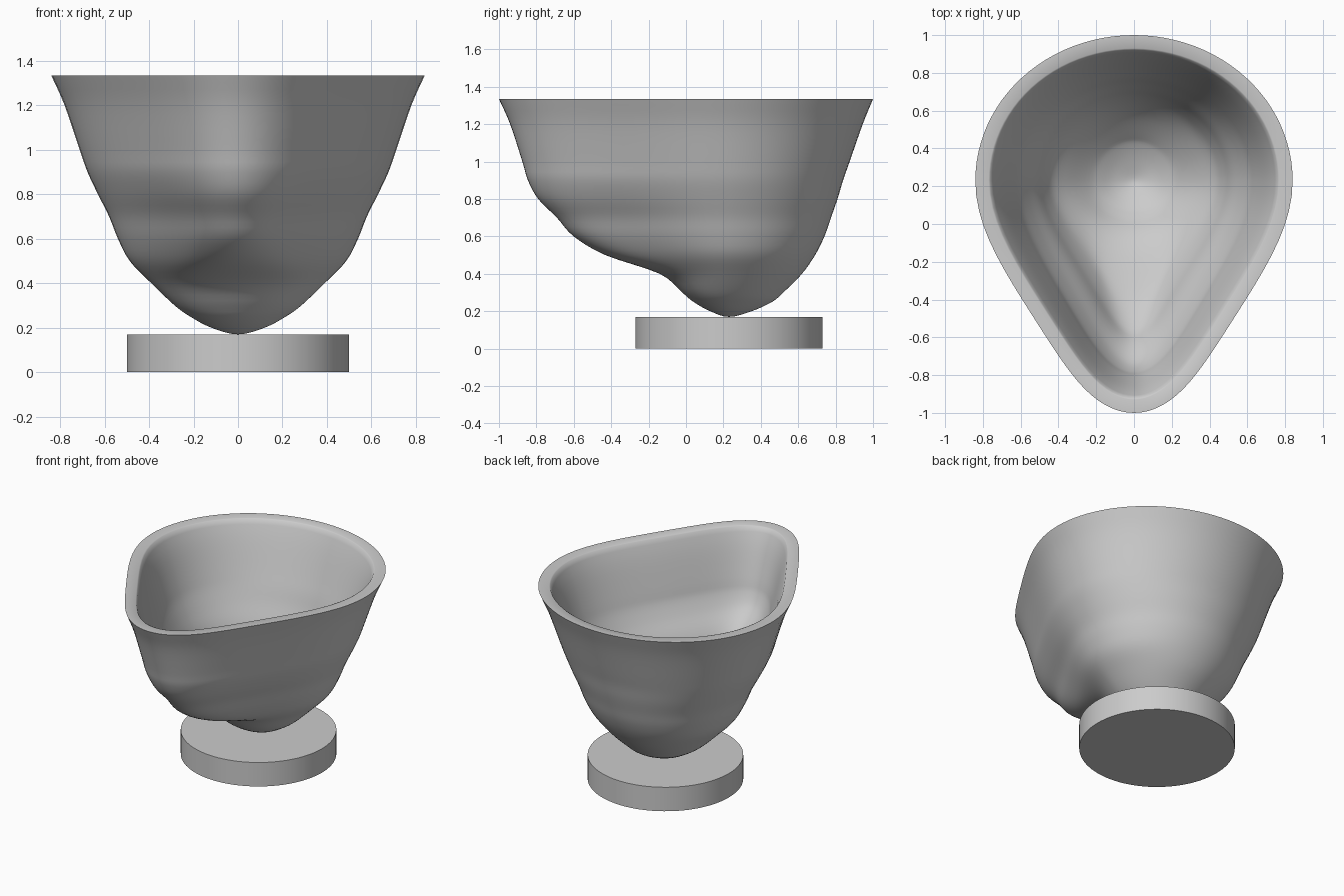
import bpy, bmesh, math
from mathutils import Vector

cube = bpy.data.objects.get("Cube")
if cube:
    bpy.data.objects.remove(cube, do_unlink=True)

grey = bpy.data.materials.new("plain_grey")
grey.use_nodes = True
colour = (0.6, 0.6, 0.6, 1)
grey.diffuse_color = colour
grey.node_tree.nodes["Principled BSDF"].inputs["Base Color"].default_value = colour

CENTRE_Y = 0.23
WALL = 0.07
SEGMENTS = 96
STEPS = 4

# Bowl profile: height, half width, front y, back y, pointedness of the front
PROFILE = [
    (0.17, 0.0, 0.23, 0.23, 0),
    (0.20, 0.12, 0.13, 0.35, 0),
    (0.25, 0.215, 0.04, 0.46, 0),
    (0.30, 0.285, -0.02, 0.52, 0),
    (0.40, 0.39, -0.14, 0.62, 0.3),
    (0.50, 0.487, -0.43, 0.69, 1.0),
    (0.60, 0.54, -0.60, 0.74, 1.2),
    (0.70, 0.58, -0.69, 0.775, 1.2),
    (0.80, 0.63, -0.79, 0.81, 1.1),
    (0.90, 0.677, -0.845, 0.84, 1),
    (1.00, 0.712, -0.875, 0.875, 1),
    (1.20, 0.78, -0.94, 0.945, 1),
    (1.335, 0.84, -1.0, 1.0, 1),
]


def smooth_rows(rows):
    """Smooth curve through the rows, starting from a rounded bottom."""
    z, w, f, b, k = rows[1]
    first = (z, -w, b, f, k)
    last = tuple(2 * p - q for p, q in zip(rows[-1], rows[-2]))
    pts = [first] + rows + [last]
    out = []
    for i in range(1, len(pts) - 2):
        for s in range(STEPS):
            t = s / STEPS
            out.append([
                b + 0.5 * t * (c - a + t * (2*a - 5*b + 4*c - d + t * (3*(b - c) + d - a)))
                for a, b, c, d in zip(*pts[i - 1:i + 3])])
    return out + [list(rows[-1])]


def ring_point(row, i):
    """Half ellipse at the back, narrowing teardrop at the front."""
    z, width, front, back, point = row
    angle = 2 * math.pi * i / SEGMENTS
    c, s = math.cos(angle), math.sin(angle)
    if s >= 0:
        return Vector((width * c, CENTRE_Y + (back - CENTRE_Y) * s, z))
    taper = (1 - 0.3 * point) + 0.3 * point * abs(c) ** 6
    return Vector((width * c * taper, CENTRE_Y + (CENTRE_Y - front) * s, z))


def finish(bm, name, angle):
    mesh = bpy.data.meshes.new(name)
    bm.to_mesh(mesh)
    bm.free()
    obj = bpy.data.objects.new(name, mesh)
    bpy.context.collection.objects.link(obj)
    mesh.materials.append(grey)
    bpy.ops.object.select_all(action="DESELECT")
    obj.select_set(True)
    bpy.context.view_layer.objects.active = obj
    bpy.ops.object.shade_smooth_by_angle(angle=math.radians(angle))
    return obj


# Bowl outer skin
bm = bmesh.new()
rows = smooth_rows(PROFILE)
pole = bm.verts.new((0, CENTRE_Y, rows[0][0]))
rings = [[bm.verts.new(ring_point(r, i)) for i in range(SEGMENTS)] for r in rows[1:]]
for i in range(SEGMENTS):
    j = (i + 1) % SEGMENTS
    bm.faces.new((pole, rings[0][j], rings[0][i]))
    for low, high in zip(rings, rings[1:]):
        bm.faces.new((low[i], low[j], high[j], high[i]))
bm.normal_update()

# Bowl inner skin, offset by the wall thickness, with a flat rim
outer_faces = list(bm.faces)
rim = set(rings[-1])
inner = {}
for v in list(bm.verts):
    n = v.normal.copy()
    if v in rim:
        n.z = 0
        n.normalize()
    inner[v] = bm.verts.new(v.co - n * WALL)
    inner[v].co.z = min(inner[v].co.z, PROFILE[-1][0])
for f in outer_faces:
    bm.faces.new([inner[v] for v in reversed(f.verts)])
for i in range(SEGMENTS):
    a, b = rings[-1][i], rings[-1][(i + 1) % SEGMENTS]
    bm.faces.new((a, b, inner[b], inner[a]))
finish(bm, "bowl", 50)

# Round base disc
bm = bmesh.new()
bmesh.ops.create_cone(bm, cap_ends=True, segments=96, radius1=0.5, radius2=0.5, depth=0.17)
bmesh.ops.translate(bm, verts=bm.verts, vec=(0, CENTRE_Y, 0.085))
finish(bm, "base", 40)
